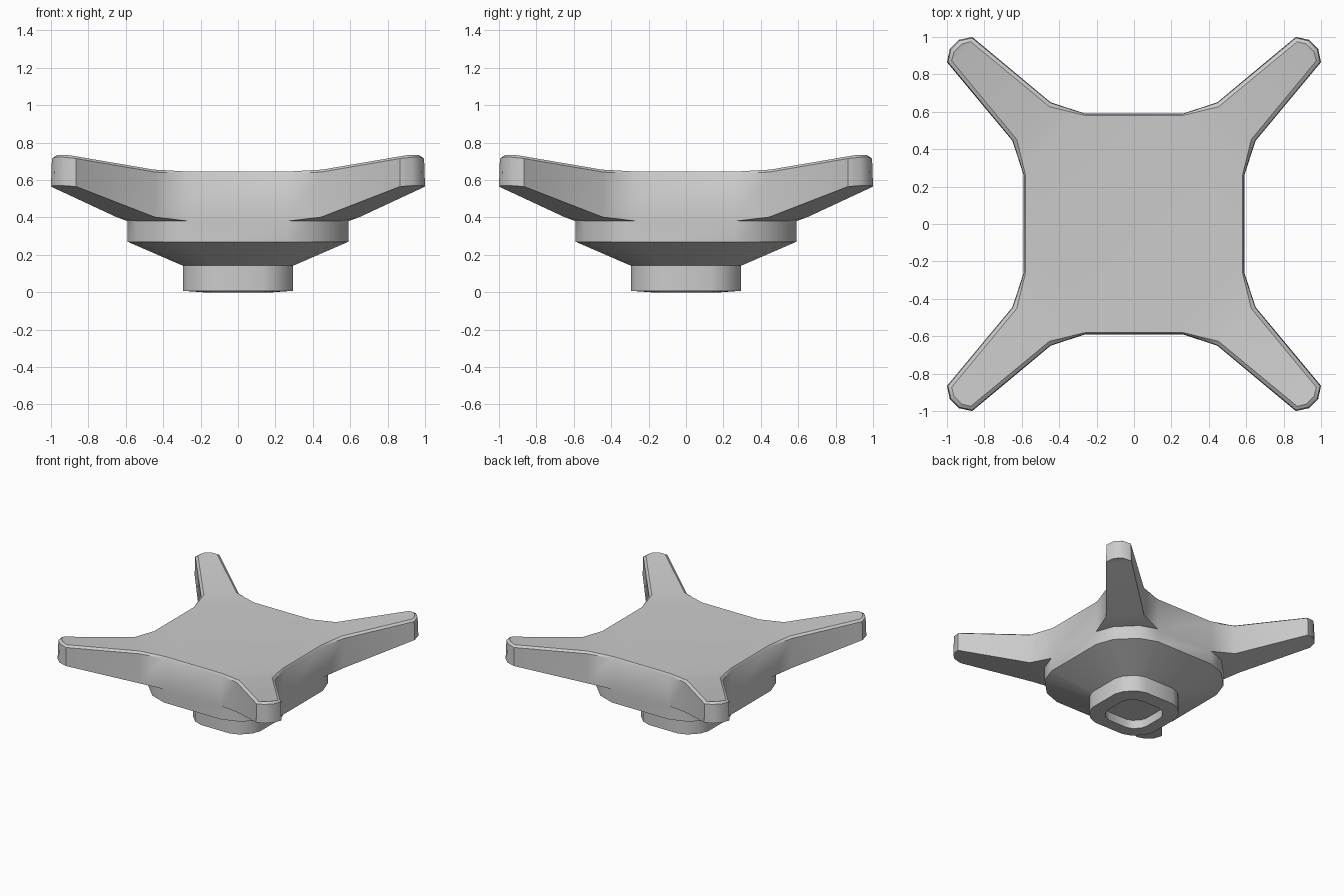
import bpy, bmesh

if "Cube" in bpy.data.objects:
    bpy.data.objects.remove(bpy.data.objects["Cube"])

# One corner of each outline (x, y, z), repeated four times around z
ROUND = [(.59, .26), (.54, .40), (.40, .54), (.26, .59)]
HALF_LOW = [(.59, .26, .38), (.65, .445, .402), (1.0, .865, .565), (.985, .935, .57)]
HALF_RIM = [(.588, .26, .632), (.648, .447, .643), (.995, .866, .715), (.98, .932, .722)]
HALF_TOP = [(.58, .26, .645), (.627, .452, .656), (.975, .873, .728), (.963, .92, .735)]


def mirrored(half):
    """Reflect half an arm outline across the corner diagonal."""
    return half + [(y, x, z) for x, y, z in reversed(half)]


bm = bmesh.new()


def ring(corner):
    """Repeat a corner outline in all four quadrants."""
    verts, pts = [], corner
    for _ in range(4):
        verts += [bm.verts.new(p) for p in pts]
        pts = [(-y, x, z) for x, y, z in pts]
    return verts


def round_ring(scale, z):
    return ring([(x * scale, y * scale, z) for x, y in ROUND])


def bridge(a, b):
    n = len(a)
    for i in range(n):
        j = (i + 1) % n
        bm.faces.new((a[i], a[j], b[j], b[i]))


# Socket, collar and flared body
levels = [round_ring(s, z) for s, z in
          [(.32, .07), (.32, 0), (.5, .008), (.5, .142), (1, .27)]]
bm.faces.new(levels[0])
for a, b in zip(levels, levels[1:]):
    bridge(a, b)

# Arm outlines and side walls
low, rim, top = (ring(mirrored(h)) for h in (HALF_LOW, HALF_RIM, HALF_TOP))
bridge(low, rim)
bridge(rim, top)

# Body band, arm undersides and arm tops
band, deck = [], []
for k in range(4):
    s, t = low[k * 8:k * 8 + 8], top[k * 8:k * 8 + 8]
    corner = []
    pts = [(.54, .40), (.40, .54)]
    for x, y in pts:
        for _ in range(k):
            x, y = -y, x
        corner.append(bm.verts.new((x, y, .38)))
    c0, c1 = corner
    band += [s[0], c0, c1, s[7]]
    deck += [t[0], t[7]]
    bm.faces.new((s[0], s[1], c0))
    bm.faces.new((s[7], c1, s[6]))
    bm.faces.new((c0, s[1], s[6], c1))
    for i in (1, 2):
        bm.faces.new((s[i], s[i + 1], s[6 - i], s[7 - i]))
    for i in (0, 1, 2):
        bm.faces.new((t[i], t[i + 1], t[6 - i], t[7 - i]))
bridge(levels[-1], band)
bm.faces.new(deck)

bmesh.ops.recalc_face_normals(bm, faces=bm.faces[:])
mesh = bpy.data.meshes.new("four_arm_base")
bm.to_mesh(mesh)
bm.free()
obj = bpy.data.objects.new("four_arm_base", mesh)
bpy.context.collection.objects.link(obj)
bpy.context.view_layer.objects.active = obj
obj.select_set(True)
bpy.ops.object.shade_smooth_by_angle(angle=0.6)
